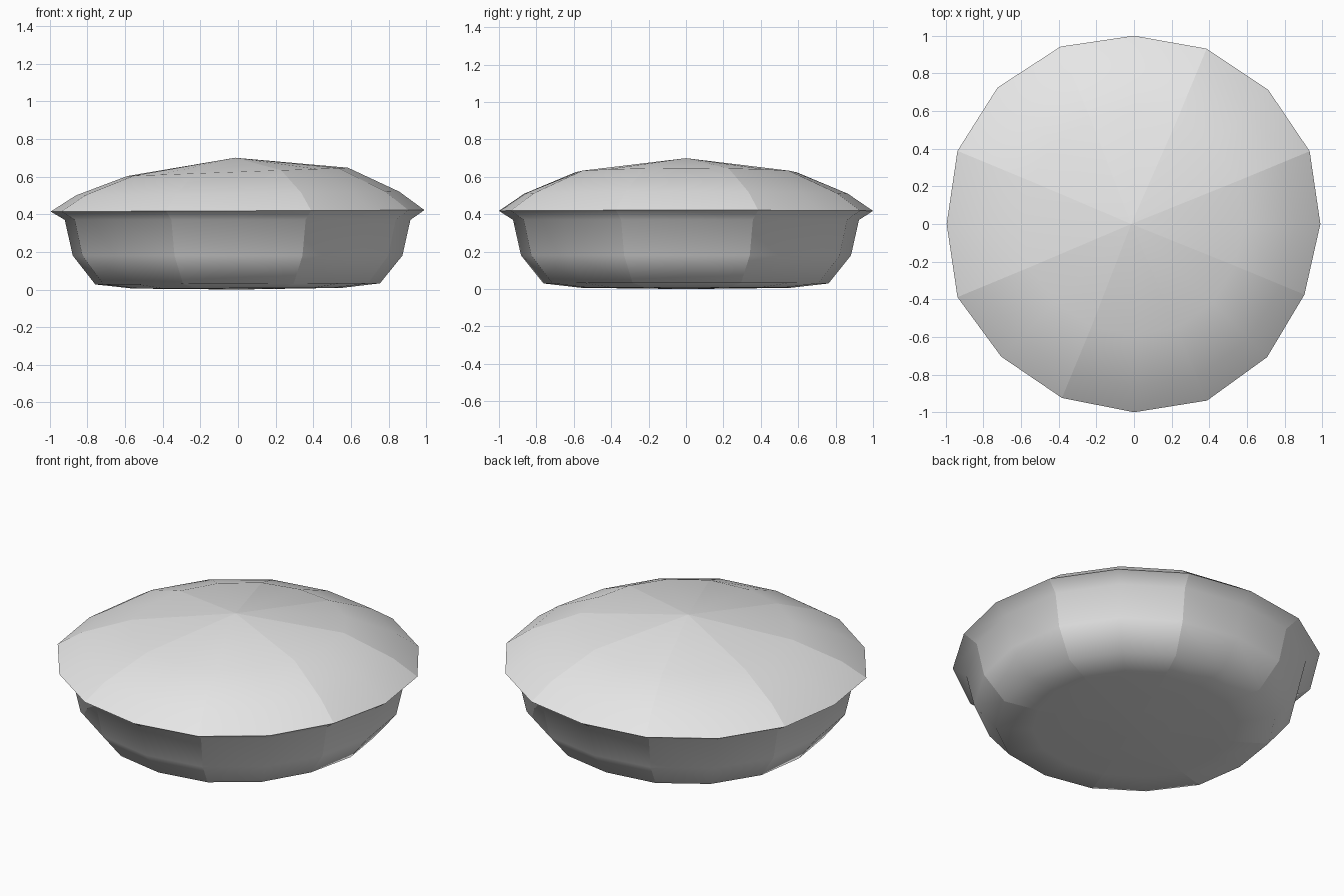
import bpy, bmesh, math

cube = bpy.data.objects.get("Cube")
if cube:
    bpy.data.objects.remove(cube, do_unlink=True)

grey = bpy.data.materials.new("plain grey")
grey.use_nodes = True
colour = (0.8, 0.8, 0.8, 1)
grey.diffuse_color = colour
grey.node_tree.nodes["Principled BSDF"].inputs["Base Color"].default_value = colour

# Uneven hand-formed rim: one radius per spoke, anticlockwise from +x
WOBBLE = [0.99, 1.01, 1.008, 1.008, 1.0, 1.02, 1.025, 1.015,
          0.995, 1.015, 0.997, 1.0, 1.0, 1.015, 1.0, 0.98]
SPOKES = len(WOBBLE)


def spun_shell(name, rings, tip_z, tip_x, rim_up):
    """Rings of (radius, height, lean towards +x), closed by a fan at the tip."""
    bm = bmesh.new()
    loops = []
    for radius, height, lean in rings:
        loop = []
        for i, w in enumerate(WOBBLE):
            a = math.tau * i / SPOKES
            loop.append(bm.verts.new((radius * w * math.cos(a), radius * w * math.sin(a),
                                      height + lean * math.cos(a))))
        loops.append(loop)
    tip = bm.verts.new((tip_x, 0, tip_z))
    for i in range(SPOKES):
        j = (i + 1) % SPOKES
        for low, high in zip(loops, loops[1:]):
            bm.faces.new((low[i], low[j], high[j], high[i]))
        bm.faces.new((loops[-1][i], loops[-1][j], tip))
    if not rim_up:
        bmesh.ops.reverse_faces(bm, faces=bm.faces)
    for face in bm.faces:
        face.smooth = True
    # Every second spoke is a crease between smooth wedges
    for i in range(1, SPOKES, 2):
        spine = [loop[i] for loop in loops] + [tip]
        for a, b in zip(spine, spine[1:]):
            bm.edges.get((a, b)).smooth = False
    mesh = bpy.data.meshes.new(name)
    bm.to_mesh(mesh)
    bm.free()
    mesh.materials.append(grey)
    obj = bpy.data.objects.new(name, mesh)
    bpy.context.collection.objects.link(obj)
    return obj


# Domed lid, slightly higher on the +x side
spun_shell("domed_lid", [(1.0, 0.418, 0.004), (0.865, 0.51, 0.01), (0.59, 0.625, 0.022)],
           0.70, -0.015, True)

# Bowl below the rim, with rounded foot and shallow base
spun_shell("bowl", [(1.0, 0.418, 0.004), (0.925, 0.37, 0), (0.882, 0.18, 0),
                    (0.762, 0.03, 0.003), (0.56, 0.007, 0.002)],
           0.0, 0, False)
